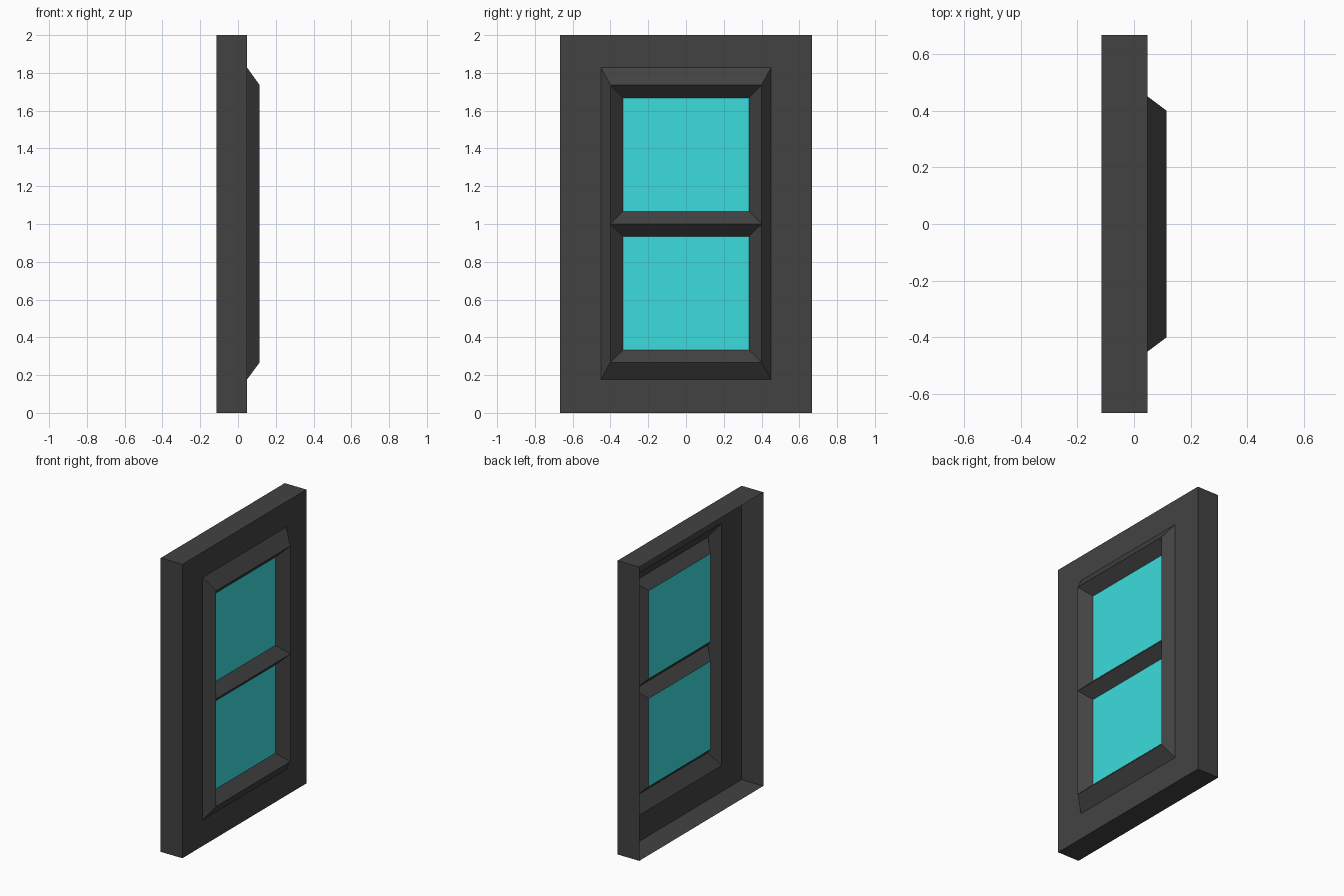
import bpy, bmesh

if "Cube" in bpy.data.objects:
    bpy.data.objects.remove(bpy.data.objects["Cube"])

BACK, FACE, RIDGE = -0.115, 0.048, 0.115     # depth levels along x


def material(name, color):
    m = bpy.data.materials.new(name)
    m.diffuse_color = color
    m.use_nodes = True
    m.node_tree.nodes["Principled BSDF"].inputs["Base Color"].default_value = m.diffuse_color
    return m


grey = material("dark_grey", (0.055, 0.055, 0.055, 1))
cyan = material("cyan_glass", (0.045, 0.72, 0.72, 1))


def nested_rects(name, rings, mat, cap=False):
    """Bridge rectangles (x, half width in y, bottom z, top z) into a mitred flat-faced shell."""
    bm = bmesh.new()
    loops = [[bm.verts.new((x, y, z)) for y, z in ((-w, lo), (w, lo), (w, hi), (-w, hi))]
             for x, w, lo, hi in rings]
    for a, b in zip(loops, loops[1:]):
        for i in range(4):
            j = (i + 1) % 4
            bm.faces.new((a[i], a[j], b[j], b[i]))
    if cap:
        bm.faces.new(loops[-1])
    mesh = bpy.data.meshes.new(name)
    bm.to_mesh(mesh)
    bm.free()
    mesh.materials.append(mat)
    ob = bpy.data.objects.new(name, mesh)
    bpy.context.collection.objects.link(ob)
    return ob


# Open-backed casing: outer walls, flat front border, outward slope to the ridge
nested_rects("casing", [(BACK, 0.667, 0.0, 2.0),
                        (FACE, 0.667, 0.0, 2.0),
                        (FACE, 0.45, 0.177, 1.828),
                        (RIDGE, 0.40, 0.268, 1.735)], grey)

# Two panes, each with a sloped surround; the surrounds meet at the middle bar ridge
for label, outer, inner in (("lower", (0.268, 1.0), (0.333, 0.934)),
                            ("upper", (1.0, 1.735), (1.067, 1.667))):
    nested_rects(label + "_surround", [(RIDGE, 0.40, *outer), (FACE, 0.333, *inner)], grey)
    nested_rects(label + "_glass", [(FACE, 0.333, *inner)], cyan, cap=True)
